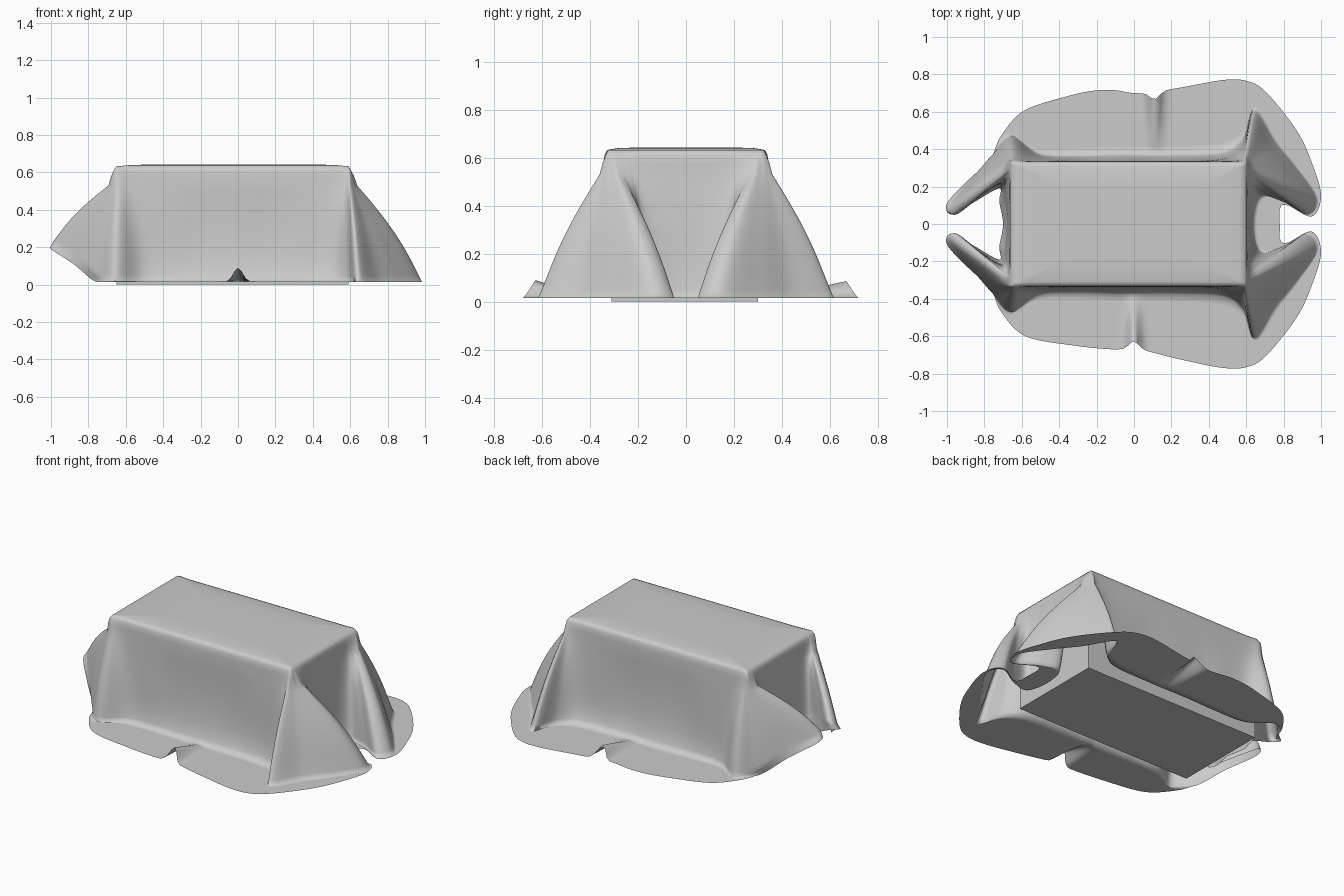
import bpy, bmesh, math

if "Cube" in bpy.data.objects:
    bpy.data.objects.remove(bpy.data.objects["Cube"])

FLOOR, SHOULDER, TOP = 0.015, 0.53, 0.643

# Columns of the cloth along its front half, left to right:
# top edge (x, y), foot (x, y, z), hem (x, y, z)
left_end = [
    (-.66, 0, -.68, 0, .12, -.70, 0, .03),
    (-.66, -.12, -.69, -.13, .12, -.72, -.12, .03),
    (-.66, -.22, -.72, -.21, .18, -.72, -.19, .05),
    (-.66, -.27, -.83, -.14, .21, -.85, -.12, .13),
    (-.66, -.29, -.95, -.05, .24, -.97, -.05, .20),
    (-.66, -.31, -.98, -.10, .22, -1.0, -.11, .19),
    (-.66, -.33, -.86, -.25, .15, -.88, -.24, .11),
    (-.65, -.335, -.75, -.38, .05, -.77, -.34, .02),
    (-.63, -.335, -.65, -.47, .02, -.71, -.47, FLOOR),
]
# Columns lying flat on the floor: top (x, y), foot (x, y), hem (x, y)
front_side = [
    (-.55, -.33, -.50, -.36, -.58, -.60),
    (-.30, -.33, -.30, -.345, -.32, -.65),
    (-.10, -.33, -.10, -.35, -.12, -.67),
    (.02, -.33, .02, -.35, .02, -.67),
    (.20, -.33, .20, -.345, .23, -.72),
    (.45, -.33, .47, -.355, .48, -.77),
]
right_end = [
    (.56, -.33, .58, -.44, .62, -.76),
    (.59, -.33, .64, -.61, .72, -.69),
    (.60, -.32, .75, -.44, .87, -.50),
    (.60, -.31, .86, -.31, .95, -.33),
    (.60, -.30, .98, -.14, 1.0, -.15),
    (.60, -.29, .93, -.05, .95, -.04),
    (.60, -.25, .80, -.12, .82, -.10),
    (.60, -.18, .67, -.15, .78, -.08),
    (.60, 0, .63, 0, .78, -.02),
]


def on_floor(c):
    return (c[0], c[1], c[2], c[3], FLOOR, c[4], c[5], FLOOR)


def mirror_y(c):
    return tuple(-v if i in (1, 3, 6) else v for i, v in enumerate(c))


def spline(cols, steps):
    """Closed smooth interpolation of the columns."""
    n, out = len(cols), []
    for i in range(n):
        a, b, c, d = (cols[(i + k) % n] for k in (-1, 0, 1, 2))
        for s in range(steps):
            t = s / steps
            out.append([q + .5 * t * (r - p + t * (2*p - 5*q + 4*r - w + t * (3*(q - r) + w - p)))
                        for p, q, r, w in zip(a, b, c, d)])
    return out


def profile(c):
    """Points of one strip of cloth from the top, over the edge, to the hem."""
    tx, ty, gx, gy, gz, hx, hy, hz = c
    pts = [(tx * k, ty * k, z) for k, z in ((.3, TOP), (.6, TOP), (.85, TOP - .003), (.94, TOP - .008))]
    pts += [(tx * .985, ty * .98, .632), (tx * 1.005, ty * 1.01, .612)]
    sx, sy = tx * 1.005 + .09 * (gx - tx), ty * 1.015 + .09 * (gy - ty)
    pts.append(((tx * 1.005 + sx) / 2, (ty * 1.01 + sy) / 2, .58))
    n = 18
    for i in range(n + 1):                       # hanging part
        s = i / n
        b, f = .08 * math.sin(math.pi * s), .08 * s ** 8
        dent = .012 * math.sin(math.pi * s) * math.exp(-(tx / .3) ** 4) * (abs(ty) > .3)
        x = sx + (gx - sx) * s + b * (gx - tx) + f * (hx - gx)
        y = sy + (gy - sy) * s + b * (gy - ty) + f * (hy - gy)
        y -= math.copysign(dent, y)
        pts.append((x, y, SHOULDER + (gz - SHOULDER) * s))
    x0, y0, z0 = pts[-1]
    for i in range(1, 9):                        # flap on the floor
        v = i / 8
        x, y, z = x0 + (hx - x0) * v, y0 + (hy - y0) * v, z0 + (hz - z0) * v
        if abs(ty) > .31:                        # small pucker in each long hem
            w = v * math.exp(-((x - (0 if y < 0 else .11)) / .035) ** 2)
            y *= 1 - .06 * w
            z += .075 * w
            if y > 0:
                y += .05 * v * math.exp(-((x + .2) / .3) ** 2)
        pts.append((x, y, max(z, FLOOR)))
    return pts


# Draped cloth
front = left_end + [on_floor(c) for c in front_side + right_end]
loop = front + [mirror_y(c) for c in front[-2:0:-1]]
strips = [profile(c) for c in spline(loop, 8)]
bm = bmesh.new()
grid = [[bm.verts.new(p) for p in strip] for strip in strips]
for i, a in enumerate(grid):
    b = grid[(i + 1) % len(grid)]
    for r in range(len(a) - 1):
        bm.faces.new((a[r], a[r + 1], b[r + 1], b[r]))
bm.faces.new([strip[0] for strip in grid])
mesh = bpy.data.meshes.new("draped_cloth")
bm.to_mesh(mesh)
bm.free()
cloth = bpy.data.objects.new("draped_cloth", mesh)
bpy.context.collection.objects.link(cloth)
for p in mesh.polygons:
    p.use_smooth = True

# Box under the cloth
bpy.ops.mesh.primitive_cube_add(size=1, location=(-.03, -.005, .31))
box = bpy.context.object
box.name = "box"
box.scale = (1.24, .61, .62)
